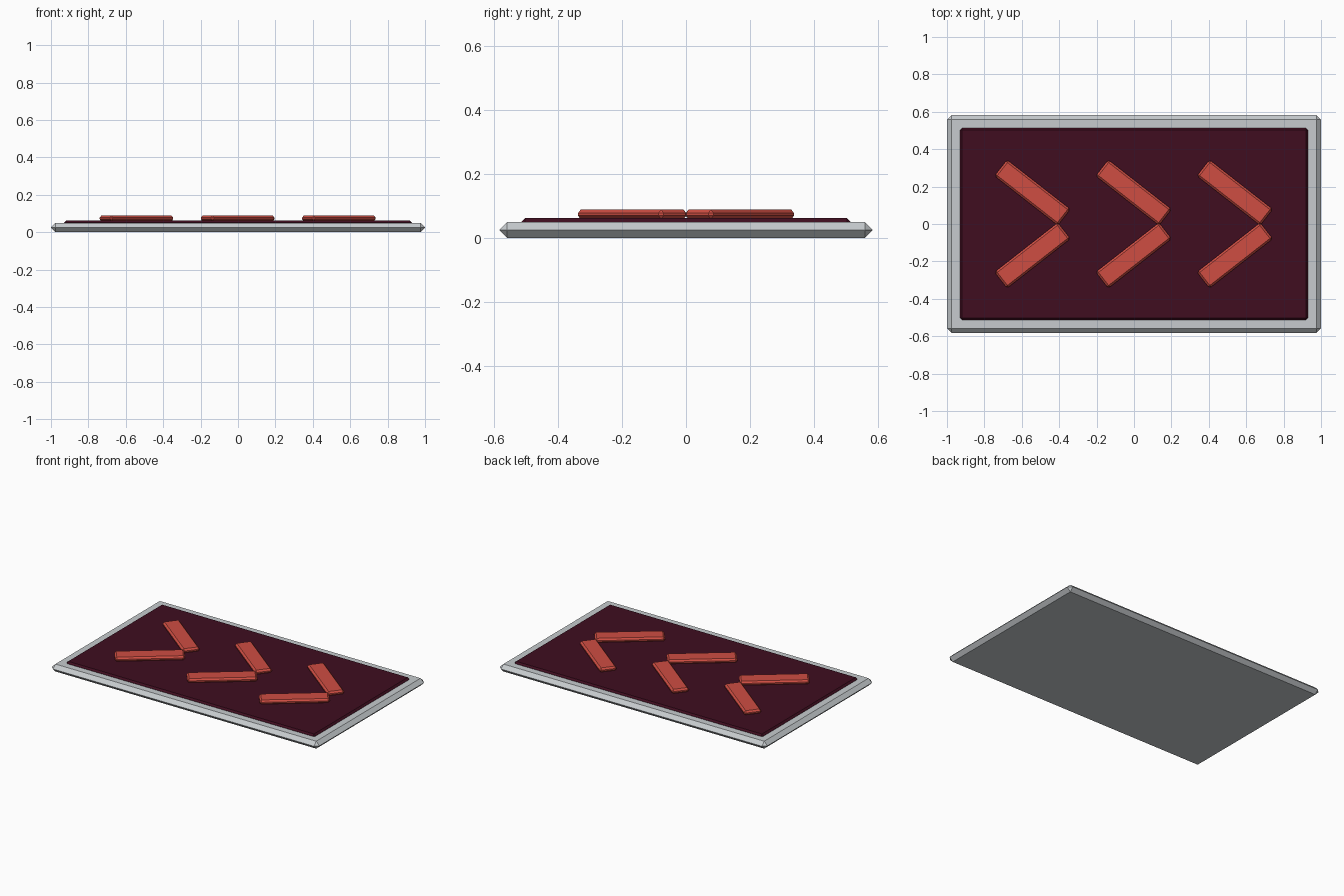
import bpy
import bmesh
import math
from mathutils import Matrix

if "Cube" in bpy.data.objects:
    bpy.data.objects.remove(bpy.data.objects["Cube"])


def make_material(name, rgb):
    m = bpy.data.materials.new(name)
    m.diffuse_color = (*rgb, 1.0)
    m.use_nodes = True
    m.node_tree.nodes["Principled BSDF"].inputs["Base Color"].default_value = m.diffuse_color
    return m


GREY = make_material("light grey", (0.57, 0.60, 0.62))
MAROON = make_material("dark maroon", (0.050, 0.004, 0.014))
RED = make_material("warm red", (0.62, 0.075, 0.055))


def chamfered_box(name, size, center, chamfer, material, angle=0.0):
    """Box with flat chamfers on every edge, turned about z."""
    bm = bmesh.new()
    bmesh.ops.create_cube(bm, size=1.0, matrix=Matrix.Diagonal((*size, 1.0)))
    bmesh.ops.bevel(bm, geom=bm.edges[:], offset=chamfer, offset_type='OFFSET',
                    segments=1, profile=0.5, affect='EDGES')
    bmesh.ops.recalc_face_normals(bm, faces=bm.faces[:])
    mesh = bpy.data.meshes.new(name)
    bm.to_mesh(mesh)
    bm.free()
    mesh.materials.append(material)
    obj = bpy.data.objects.new(name, mesh)
    obj.location = center
    obj.rotation_euler.z = angle
    bpy.context.collection.objects.link(obj)
    return obj


# Grey base plate with a knife-like chamfered rim
chamfered_box("base_plate", (2.0, 1.165, 0.05), (0, 0, 0.025), 0.0245, GREY)

# Dark panel set into the base
chamfered_box("panel", (1.86, 1.025, 0.032), (0, 0, 0.046), 0.011, MAROON)

# Three chevrons, each of two mirrored bars pointing to +x
for i, x in enumerate((-0.543, -0.002, 0.539), start=1):
    for side, label in ((1, "back"), (-1, "front")):
        chamfered_box(f"chevron_{i}_{label}_bar", (0.43, 0.11, 0.03),
                      (x, side * 0.168, 0.0740), 0.011, RED,
                      angle=-side * math.radians(38))
